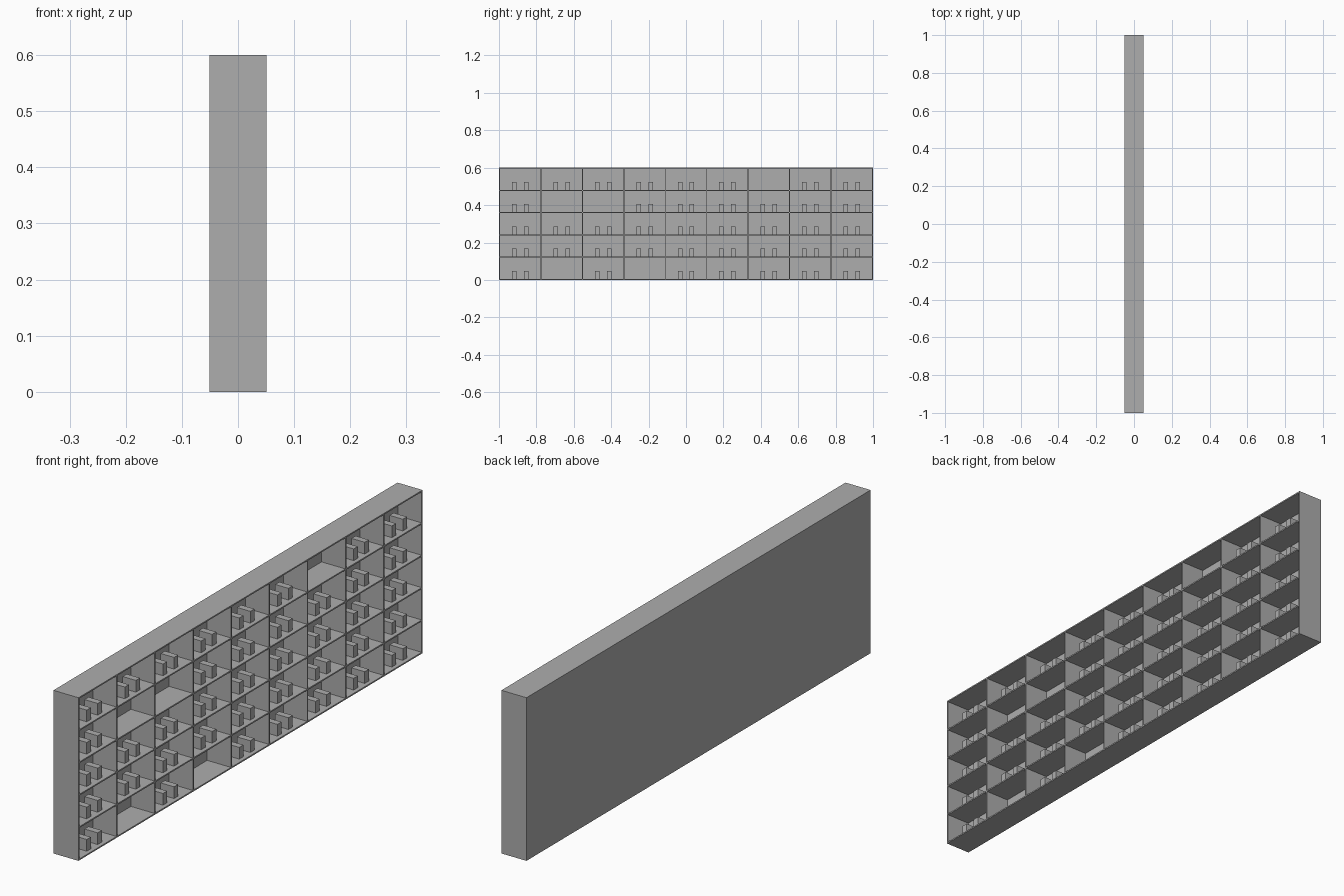
import bpy
import bmesh
from mathutils import Matrix, Vector

cube = bpy.data.objects.get("Cube")
if cube:
    bpy.data.objects.remove(cube, do_unlink=True)

GREY = (0.42, 0.42, 0.42, 1)
grey = bpy.data.materials.new("plain grey")
grey.use_nodes = True
grey.diffuse_color = GREY
grey.node_tree.nodes["Principled BSDF"].inputs["Base Color"].default_value = GREY

COLS, ROWS = 9, 5
DEPTH, LENGTH, HEIGHT, BOARD = 0.102, 2.0, 0.6, 0.005
FRONT, BACK = DEPTH / 2, -DEPTH / 2
COL_STEP = (LENGTH - BOARD) / COLS
ROW_STEP = (HEIGHT - BOARD) / ROWS


def make_boxes(name, boxes):
    """One object made of boxes, each given by its low and high corner."""
    bm = bmesh.new()
    for low, high in boxes:
        low, high = Vector(low), Vector(high)
        place = Matrix.Translation((low + high) / 2) @ Matrix.Diagonal((*(high - low), 1))
        bmesh.ops.create_cube(bm, size=1, matrix=place)
    mesh = bpy.data.meshes.new(name)
    bm.to_mesh(mesh)
    bm.free()
    mesh.materials.append(grey)
    obj = bpy.data.objects.new(name, mesh)
    bpy.context.collection.objects.link(obj)
    return obj


def column_y(i):
    return -LENGTH / 2 + i * COL_STEP


def row_z(i):
    return i * ROW_STEP


# Outer case: bottom and top run the full length, sides and back sit between
end = LENGTH / 2
inner_top = HEIGHT - BOARD
make_boxes("bottom_board", [((BACK, -end, 0), (FRONT, end, BOARD))])
make_boxes("top_board", [((BACK, -end, inner_top), (FRONT, end, HEIGHT))])
make_boxes("front_end_board", [((BACK, -end, BOARD), (FRONT, -end + BOARD, inner_top))])
make_boxes("rear_end_board", [((BACK, end - BOARD, BOARD), (FRONT, end, inner_top))])
make_boxes("back_panel", [((BACK, -end + BOARD, BOARD),
                           (BACK + BOARD, end - BOARD, inner_top))])

# Shelves and upright dividers
make_boxes("shelves", [((BACK + BOARD, -end + BOARD, row_z(r)),
                        (FRONT, end - BOARD, row_z(r) + BOARD))
                       for r in range(1, ROWS)])
make_boxes("dividers", [((BACK + BOARD, column_y(c), row_z(r) + BOARD),
                         (FRONT, column_y(c) + BOARD, row_z(r + 1)))
                        for c in range(1, COLS) for r in range(ROWS)])

# A pair of blocks in every compartment that is not empty
EMPTY = {(1, 0), (3, 0), (1, 3), (2, 3), (6, 4)}
BLOCK_W, BLOCK_H, OFFSET = 0.024, 0.043, 0.032
blocks = []
for c in range(COLS):
    for r in range(ROWS):
        if (c, r) in EMPTY:
            continue
        middle = column_y(c) + (COL_STEP + BOARD) / 2
        floor = row_z(r) + BOARD
        for side in (-1, 1):
            y = middle + side * OFFSET
            blocks.append(((-0.018, y - BLOCK_W / 2, floor),
                           (0.036, y + BLOCK_W / 2, floor + BLOCK_H)))
make_boxes("paired_blocks", blocks)
